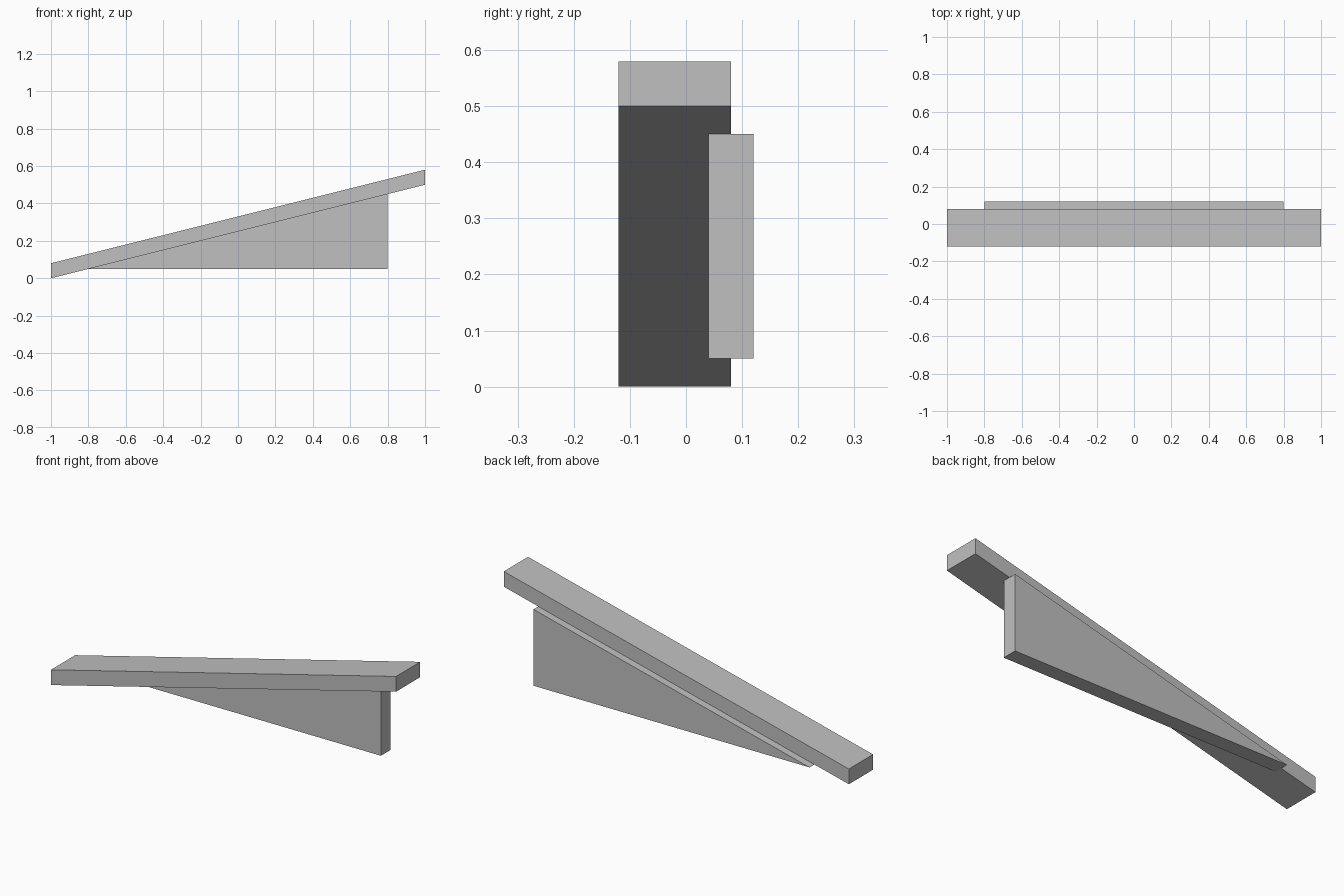
import bpy
import bmesh

cube = bpy.data.objects.get("Cube")
if cube:
    bpy.data.objects.remove(cube, do_unlink=True)

# Plain grey for both parts
grey = bpy.data.materials.new("light_grey")
grey.use_nodes = True
colour = (0.53, 0.53, 0.53, 1)
grey.diffuse_color = colour
grey.node_tree.nodes["Principled BSDF"].inputs["Base Color"].default_value = colour


def extrude_profile(name, profile, y_front, y_back):
    """Solid made by sweeping an x-z outline along y."""
    bm = bmesh.new()
    face = bm.faces.new([bm.verts.new((x, y_front, z)) for x, z in profile])
    swept = bmesh.ops.extrude_face_region(bm, geom=[face])["geom"]
    verts = [v for v in swept if isinstance(v, bmesh.types.BMVert)]
    bmesh.ops.translate(bm, verts=verts, vec=(0, y_back - y_front, 0))
    bmesh.ops.recalc_face_normals(bm, faces=bm.faces)
    mesh = bpy.data.meshes.new(name)
    bm.to_mesh(mesh)
    bm.free()
    mesh.materials.append(grey)
    obj = bpy.data.objects.new(name, mesh)
    bpy.context.collection.objects.link(obj)
    return obj


# Sloping plank with upright ends
extrude_profile("sloping_plank", [(-1, 0), (1, 0.5), (1, 0.58), (-1, 0.08)], -0.12, 0.08)

# Triangular support under the plank, set toward the back
extrude_profile("support_wedge", [(-0.8, 0.05), (0.8, 0.05), (0.8, 0.45)], 0.04, 0.12)
